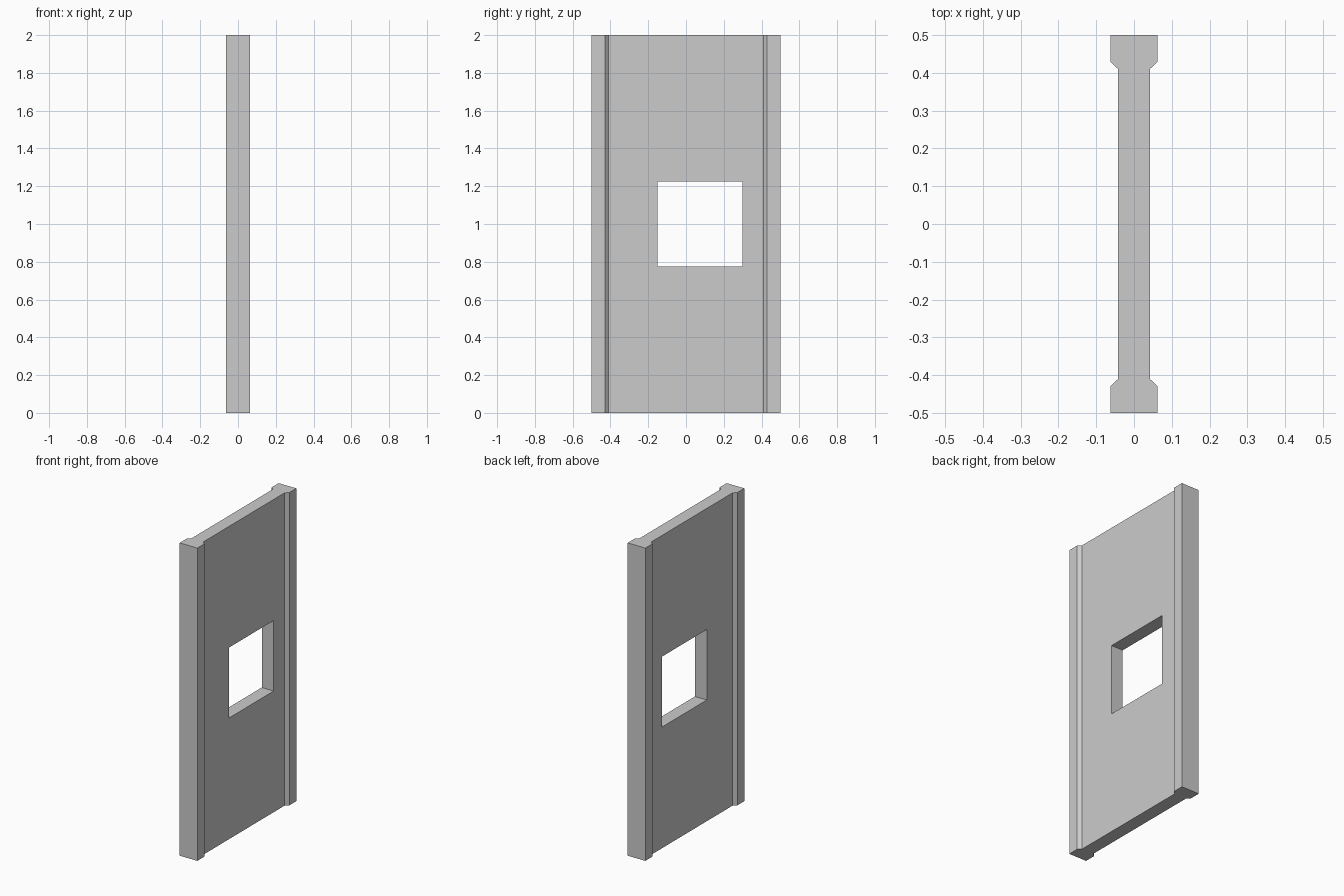
import bpy
import bmesh

if "Cube" in bpy.data.objects:
    bpy.data.objects.remove(bpy.data.objects["Cube"])

HEIGHT = 2.0


def bmesh_object(name, bm):
    bmesh.ops.recalc_face_normals(bm, faces=bm.faces)
    mesh = bpy.data.meshes.new(name)
    bm.to_mesh(mesh)
    bm.free()
    obj = bpy.data.objects.new(name, mesh)
    bpy.context.collection.objects.link(obj)
    return obj


def prism(name, outline, z0, z1):
    bm = bmesh.new()
    face = bm.faces.new([bm.verts.new((x, y, z0)) for x, y in outline])
    result = bmesh.ops.extrude_face_region(bm, geom=[face])
    top = [v for v in result["geom"] if isinstance(v, bmesh.types.BMVert)]
    bmesh.ops.translate(bm, vec=(0, 0, z1 - z0), verts=top)
    return bmesh_object(name, bm)


# Wall panel: thin web with thicker chamfered edge posts, mirrored in x and y
quarter = [(0.0625, 0.5), (0.0625, 0.43), (0.042, 0.41)]
right = quarter + [(x, -y) for x, y in reversed(quarter)]
outline = right + [(-x, y) for x, y in reversed(right)]
panel = prism("wall_panel", outline, 0, HEIGHT)

# Off-centre square window opening
cutter = prism("window_cutter",
               [(-0.2, -0.15), (0.2, -0.15), (0.2, 0.3), (-0.2, 0.3)],
               0.775, 1.225)
cutter.hide_render = True
cut = panel.modifiers.new("window_opening", "BOOLEAN")
cut.operation = "DIFFERENCE"
cut.solver = "EXACT"
cut.object = cutter

# Bake the opening and discard the helper
bpy.context.view_layer.objects.active = panel
bpy.ops.object.modifier_apply(modifier=cut.name)
bpy.data.objects.remove(cutter)
